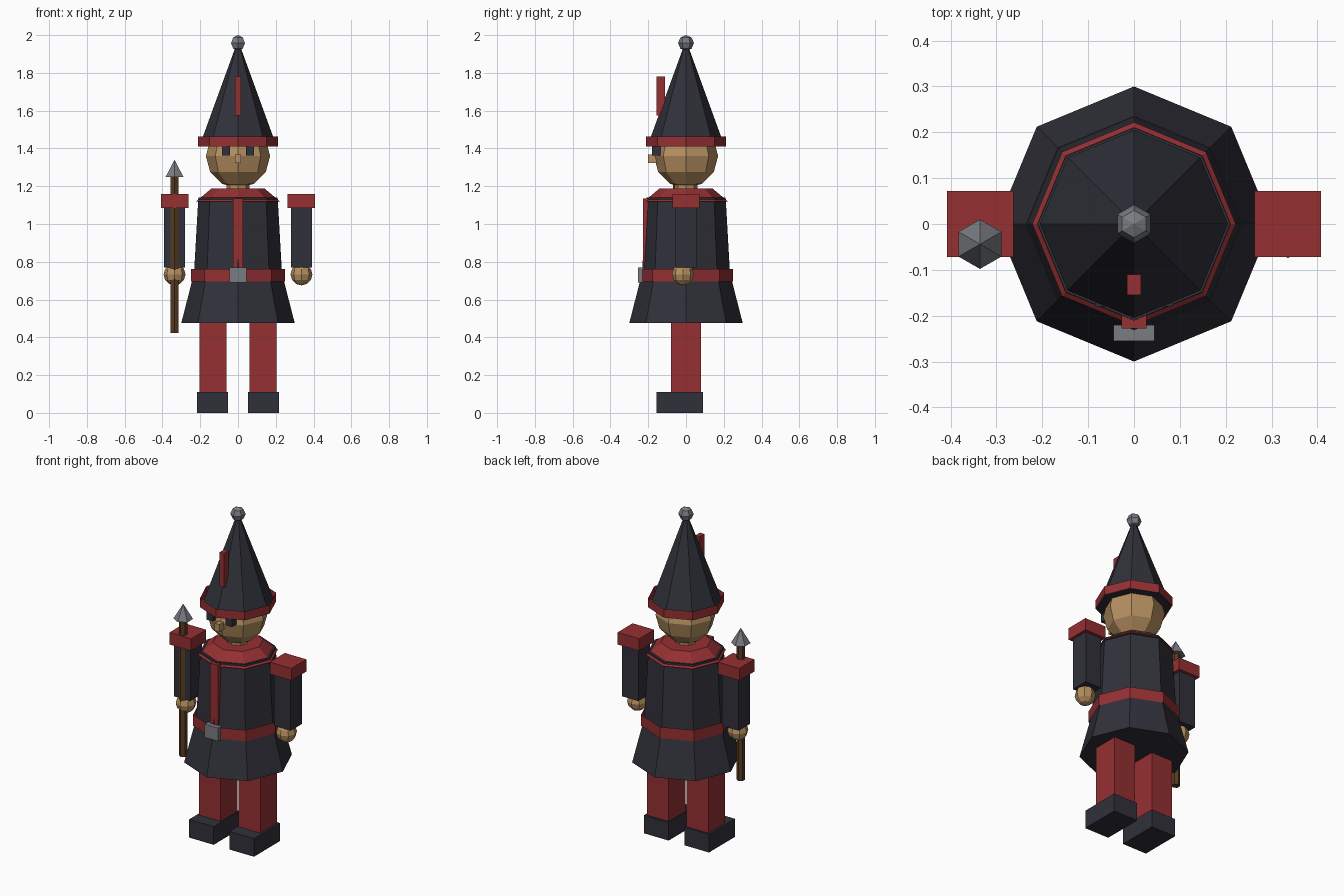
import bpy
import bmesh
from mathutils import Matrix, Vector

if "Cube" in bpy.data.objects:
    bpy.data.objects.remove(bpy.data.objects["Cube"], do_unlink=True)


def material(name, rgb):
    mat = bpy.data.materials.new(name)
    mat.use_nodes = True
    mat.diffuse_color = (*rgb, 1)
    mat.node_tree.nodes["Principled BSDF"].inputs["Base Color"].default_value = (*rgb, 1)
    return mat


RED = material("dark red cloth", (0.30, 0.029, 0.032))
DARK = material("charcoal cloth", (0.03, 0.03, 0.042))
SKIN = material("tan skin", (0.47, 0.28, 0.12))
STEEL = material("grey steel", (0.19, 0.20, 0.22))
WOOD = material("brown wood", (0.10, 0.045, 0.015))


def finish(name, bm, mat):
    mesh = bpy.data.meshes.new(name)
    bm.to_mesh(mesh)
    bm.free()
    mesh.materials.append(mat)
    obj = bpy.data.objects.new(name, mesh)
    bpy.context.collection.objects.link(obj)
    return obj


def box(name, mat, x, y, z):
    """Box spanning the given (low, high) ranges."""
    spans = (x, y, z)
    centre = Vector([(a + b) / 2 for a, b in spans])
    size = Vector([b - a for a, b in spans])
    bm = bmesh.new()
    bmesh.ops.create_cube(bm, size=1, matrix=Matrix.Translation(centre) @ Matrix.Diagonal((*size, 1)))
    return finish(name, bm, mat)


def frustum(name, mat, z, radii, sides=8, at=(0, 0), capped=True):
    """Flat-sided cone or tube from z[0] to z[1]."""
    bm = bmesh.new()
    bmesh.ops.create_cone(bm, segments=sides, cap_ends=capped, radius1=radii[0], radius2=radii[1],
                          depth=z[1] - z[0], matrix=Matrix.Translation((*at, sum(z) / 2)))
    return finish(name, bm, mat)


def ball(name, mat, centre, radius, sides, rings):
    bm = bmesh.new()
    bmesh.ops.create_uvsphere(bm, u_segments=sides, v_segments=rings, radius=radius,
                              matrix=Matrix.Translation(centre))
    return finish(name, bm, mat)


# Legs, arms and eyes, one set per side
for side, s in (("left", 1), ("right", -1)):
    def span(a, b):
        return tuple(sorted((s * a, s * b)))

    box(side + "_boot", DARK, span(0.053, 0.217), (-0.157, 0.09), (0, 0.11))
    box(side + "_leg", RED, span(0.06, 0.205), (-0.08, 0.08), (0.11, 0.5))
    box(side + "_arm", DARK, span(0.281, 0.391), (-0.055, 0.055), (0.77, 1.09))
    box(side + "_epaulette", RED, span(0.263, 0.408), (-0.072, 0.072), (1.085, 1.158))
    ball(side + "_hand", SKIN, (s * 0.336, -0.016, 0.733), 0.058, 8, 6)
    box(side + "_eye", DARK, span(0.043, 0.085), (-0.18, -0.135), (1.363, 1.41))

# Coat: skirt, torso, open belt and collar that cuts through the torso rim
frustum("skirt", DARK, (0.477, 0.73), (0.30, 0.235))
frustum("torso", DARK, (0.70, 1.14), (0.235, 0.21))
frustum("belt", RED, (0.695, 0.763), (0.25, 0.25), capped=False)
frustum("collar", RED, (1.12, 1.188), (0.222, 0.14))
box("coat_stripe", RED, (-0.027, 0.027), (-0.228, -0.19), (0.76, 1.135))
box("buckle", STEEL, (-0.045, 0.045), (-0.255, -0.22), (0.69, 0.77))

# Head
frustum("neck", SKIN, (1.13, 1.25), (0.06, 0.06))
ball("head", SKIN, (0, 0, 1.36), 0.17, 8, 6)
box("nose", SKIN, (-0.016, 0.016), (-0.2, -0.15), (1.322, 1.367))

# Pointed hat
frustum("hat", DARK, (1.41, 1.96), (0.205, 0.005))
frustum("hat_band", RED, (1.41, 1.463), (0.212, 0.212), capped=False)
box("hat_feather", RED, (-0.015, 0.015), (-0.155, -0.11), (1.575, 1.78))
ball("hat_ball", STEEL, (0, 0, 1.958), 0.042, 6, 4)

# Spear in the right hand
grip = (-0.336, -0.044)
frustum("spear_shaft", WOOD, (0.423, 1.255), (0.024, 0.024), 6, grip)
frustum("spear_head", STEEL, (1.25, 1.34), (0.054, 0), 6, grip)
